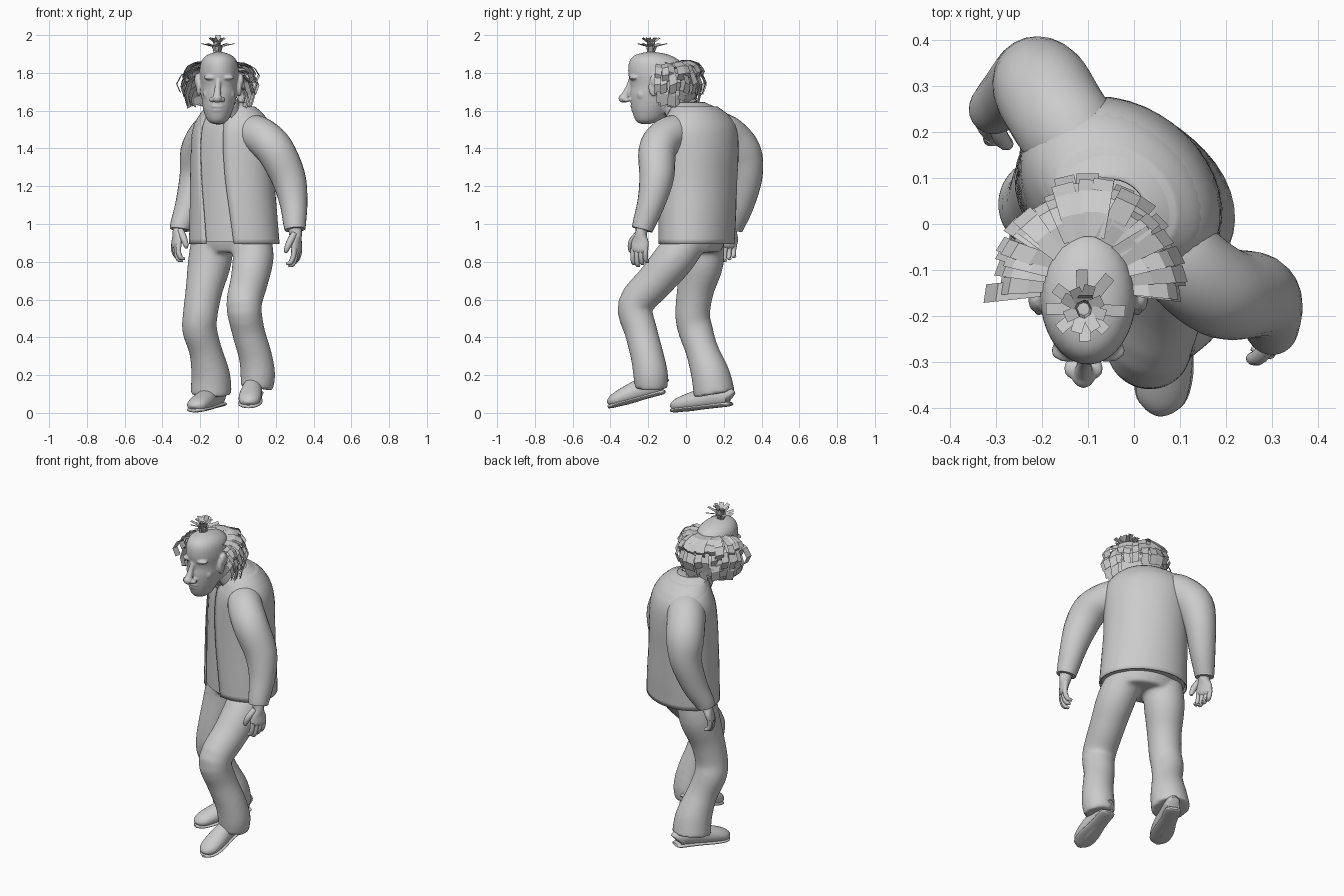
import bpy, bmesh, random
from math import sin, cos, radians, pi
from mathutils import Vector as V, Matrix

random.seed(4)
if "Cube" in bpy.data.objects:
    bpy.data.objects.remove(bpy.data.objects["Cube"])

grey = bpy.data.materials.new("plain grey")
grey.use_nodes = True
grey.diffuse_color = (0.6, 0.6, 0.6, 1)
grey.node_tree.nodes["Principled BSDF"].inputs["Base Color"].default_value = (0.6, 0.6, 0.6, 1)


def smooth_path(stations, sub):
    """Catmull-Rom through tuples of position, radii and twist."""
    p = [list(s) + [0] * (6 - len(s)) for s in stations]
    p = [p[0]] + p + [p[-1]]
    out = []
    for a, b, c, d in zip(p, p[1:], p[2:], p[3:]):
        for k in range(sub):
            t = k / sub
            out.append([0.5 * (2 * j + (l - i) * t + (2 * i - 5 * j + 4 * l - m) * t * t
                               + (3 * j - i - 3 * l + m) * t ** 3)
                        for i, j, l, m in zip(a, b, c, d)])
    return out + [p[-1]]


def sweep(bm, stations, ref=(0, 1, 0), flat=False, gap=0, n=24, sub=4):
    """Elliptical tube; a gap in degrees leaves the front open."""
    path = smooth_path(stations, sub)
    pos = [V(s[:3]) for s in path]
    rings = []
    count = n + 1 if gap else n
    for i, s in enumerate(path):
        t = V((0, 0, 1)) if flat else (pos[min(i + 1, len(pos) - 1)] - pos[max(i - 1, 0)]).normalized()
        side = V(ref).cross(t).normalized()
        up = t.cross(side)
        turn = Matrix.Rotation(radians(s[5]), 3, t)
        ring = []
        for k in range(count):
            a = radians(-90 + gap + (360 - 2 * gap) * k / n)
            ring.append(bm.verts.new(pos[i] + turn @ (side * s[3] * cos(a) + up * s[4] * sin(a))))
        rings.append(ring)
    for r, q in zip(rings, rings[1:]):
        for k in range(n):
            j = (k + 1) % count
            bm.faces.new((r[k], r[j], q[j], q[k]))
    if not gap:
        bm.faces.new(rings[0])
        bm.faces.new(rings[-1])


def limb(bm, points, **kw):
    sweep(bm, [(x, y, z, r, r) for x, y, z, r in points], **kw)


def ball(bm, centre, size):
    m = Matrix.Translation(centre) @ Matrix.Diagonal((*size, 1))
    bmesh.ops.create_uvsphere(bm, u_segments=16, v_segments=10, radius=1, matrix=m)


def finish(name, bm, voxel=0, relax=4, thick=0, smooth=True):
    bmesh.ops.recalc_face_normals(bm, faces=bm.faces)
    me = bpy.data.meshes.new(name)
    bm.to_mesh(me)
    bm.free()
    me.materials.append(grey)
    ob = bpy.data.objects.new(name, me)
    bpy.context.collection.objects.link(ob)
    if smooth:
        bpy.ops.object.select_all(action='DESELECT')
        ob.select_set(True)
        bpy.context.view_layer.objects.active = ob
        bpy.ops.object.shade_smooth_by_angle(angle=radians(50))
    if voxel:
        m = ob.modifiers.new("blend", 'REMESH')
        m.mode, m.voxel_size, m.use_smooth_shade = 'VOXEL', voxel, True
        m = ob.modifiers.new("relax", 'SMOOTH')
        m.iterations = relax
    if thick:
        m = ob.modifiers.new("cloth", 'SOLIDIFY')
        m.thickness, m.offset = thick, -1


# Trousers: pelvis and both legs blended together
bm = bmesh.new()
sweep(bm, [(-.03, .06, .99, .19, .13, -15), (-.03, .06, .92, .2, .145, -15), (-.03, .06, .85, .17, .12, -12)],
      flat=True)
limb(bm, [(.075, .03, .94, .1), (.08, -.06, .82, .108), (.06, -.16, .7, .1), (.032, -.268, .57, .094),
          (.055, -.238, .43, .087), (.092, -.205, .3, .088), (.105, -.187, .2, .092), (.098, -.185, .13, .086)])
limb(bm, [(-.13, .09, .95, .11), (-.15, .085, .8, .115), (-.18, .05, .65, .098), (-.2, .035, .52, .092),
          (-.203, .05, .44, .092), (-.172, .085, .33, .087), (-.145, .13, .2, .103), (-.143, .15, .1, .11)])
finish("trousers", bm, voxel=.011, relax=6)

# Shirt and the open jacket over it
torso = [(-.02, .055, .895, .25, .19, -25), (-.024, .06, 1.05, .243, .192, -29),
         (-.03, .065, 1.22, .238, .19, -34), (-.03, .07, 1.38, .238, .188, -38),
         (-.03, .07, 1.49, .236, .176, -40), (-.032, .065, 1.56, .205, .15, -40),
         (-.04, .045, 1.61, .145, .118, -36), (-.055, .01, 1.645, .085, .09, -25)]
bm = bmesh.new()
sweep(bm, torso, flat=True, gap=19, n=36)
finish("jacket", bm, thick=.006)
bm = bmesh.new()
sweep(bm, [(x, y, z + .012, a * .95, b * .95, w) for x, y, z, a, b, w in torso[:-1]], flat=True, n=36)
finish("shirt", bm)

# Sleeves, running well into the shoulders
sleeves = {
    "left_sleeve": [(.03, .0, 1.53, .06), (.08, -.055, 1.49, .093), (.14, -.115, 1.45, .1),
                    (.2, -.152, 1.385, .1), (.265, -.155, 1.25, .092), (.293, -.182, 1.12, .075),
                    (.3, -.223, 1.0, .06), (.302, -.232, .97, .055)],
    "right_sleeve": [(-.09, .12, 1.53, .08), (-.125, .175, 1.49, .105), (-.165, .235, 1.45, .108),
                     (-.2, .295, 1.37, .107), (-.22, .315, 1.25, .09), (-.26, .287, 1.1, .073),
                     (-.3, .255, 1.0, .058), (-.307, .248, .97, .053)]}
for name, pts in sleeves.items():
    bm = bmesh.new()
    limb(bm, pts)
    finish(name, bm)


# Hands with curled fingers
def hand(name, wrist, down, thumb, palm):
    w, d, s, p = V(wrist), V(down).normalized(), V(thumb).normalized(), V(palm).normalized()
    bm = bmesh.new()
    sweep(bm, [(*(w + d * f), a, b) for f, a, b in
               ((-.03, .036, .036), (.02, .034, .03), (.06, .025, .048), (.1, .021, .048), (.118, .012, .035))],
          ref=s, n=16)
    for i in range(4):
        k = w + s * (.036 - i * .024) + d * .095
        long = 1 - .12 * abs(i - 1)
        limb(bm, [(*k, .0145), (*(k + d * .045 * long + p * .006), .0135),
                  (*(k + d * .085 * long + p * .025), .0125), (*(k + d * .093 * long + p * .05), .007)],
             ref=s, n=10)
    limb(bm, [(*(w + d * .02 + s * .02), .018), (*(w + d * .06 + s * .055 + p * .012), .018),
              (*(w + d * .1 + s * .064 + p * .03), .014), (*(w + d * .118 + s * .06 + p * .038), .007)],
         ref=s, n=10)
    finish(name, bm)


hand("left_hand", (.303, -.235, .965), (.08, -.12, -1), (-.4, -.9, 0), (-.9, .4, 0))
hand("right_hand", (-.308, .246, .985), (-.2, -.24, -1), (.35, -.9, 0), (.9, .35, 0))


# Shoes: rounded upper on a flat sole
def shoe(name, heel, toe):
    h, t = V(heel), V(toe)
    for part, shape in (("upper", ((0, .045, .025, .035), (.06, .055, .042, .05), (.35, .06, .05, .058),
                                   (.65, .048, .06, .05), (.87, .038, .056, .038), (.97, .03, .035, .025),
                                   (.995, .025, .01, .01))),
                        ("sole", ((-.01, .013, .03, .008), (.05, .013, .047, .013), (.35, .013, .05, .013),
                                  (.7, .013, .064, .013), (.92, .013, .052, .013), (1.01, .013, .015, .008)))):
        bm = bmesh.new()
        sweep(bm, [(*(h.lerp(t, f) + V((0, 0, up))), a, b) for f, up, a, b in shape], ref=(0, 0, 1))
        finish(name + "_" + part, bm)


shoe("left_shoe", (.09, -.115, .1), (.055, -.41, .02))
shoe("right_shoe", (-.095, .235, .035), (-.235, -.075, 0))

# Head with nose, brows, cheeks, lips, ears and neck
X = -.1
bm = bmesh.new()
sweep(bm, [(X - .01, -.215, 1.53, .025, .025), (X - .008, -.2, 1.55, .055, .068), (X - .005, -.185, 1.61, .08, .103),
           (X, -.162, 1.68, .094, .134), (X, -.15, 1.735, .1, .143), (X, -.155, 1.8, .105, .151),
           (X, -.165, 1.86, .095, .135), (X, -.178, 1.895, .063, .09), (X, -.185, 1.912, .012, .015)],
      flat=True, n=32)
limb(bm, [(-.06, .0, 1.56, .08), (-.08, -.06, 1.62, .072), (X, -.13, 1.69, .07)])
limb(bm, [(X - .003, -.288, 1.77, .014), (X - .008, -.305, 1.72, .016), (X - .01, -.325, 1.675, .022)], n=12)
ball(bm, (X - .01, -.33, 1.665), (.026, .028, .024))
ball(bm, (X - .008, -.279, 1.622), (.034, .016, .009))
ball(bm, (X - .008, -.274, 1.603), (.032, .016, .01))
ball(bm, (X - .009, -.242, 1.56), (.028, .022, .02))
for s in (-1, 1):
    ball(bm, (X - .01 + s * .026, -.315, 1.658), (.017, .022, .014))
    ball(bm, (X + s * .042, -.276, 1.775), (.04, .026, .013))
    ball(bm, (X + s * .05, -.236, 1.685), (.034, .026, .034))
    ball(bm, (X + s * .04, -.265, 1.742), (.018, .014, .011))
    ball(bm, (X + s * .108, -.172, 1.725), (.013, .028, .05))
    ball(bm, (X + s * .116, -.16, 1.76), (.015, .032, .038))
finish("head", bm, voxel=.0055, relax=4)

# Shirt collar round the neck
bm = bmesh.new()
sweep(bm, [(-.062, -.01, 1.585, .098, .1), (-.075, -.045, 1.625, .084, .086), (-.08, -.06, 1.645, .08, .08)], gap=12)
finish("collar", bm, thick=.008)


# Hair: flat locks round the back of the head and a tuft on top
def lock(bm, points, across, width):
    rows = [[bm.verts.new(V(p) + V(across) * width * e) for e in (-.5, .5)] for p in points]
    for a, b in zip(rows, rows[1:]):
        bm.faces.new((a[0], a[1], b[1], b[0]))


bm = bmesh.new()
layers = ((1.84, .12, .09, .95), (1.81, .125, .14, .98), (1.77, .1, .15, 1), (1.72, .07, .1, 1))
for top, out, drop, grip in layers:
    for i in range(21):
        a = radians(10 + 160 * i / 20 + random.uniform(-3, 3))
        o = out * random.uniform(.85, 1.1)
        fall = drop * random.uniform(.8, 1.1)
        radial = V((cos(a), sin(a) - .25 * abs(cos(a)), 0))
        root = V((X + .09 * grip * cos(a), -.155 + .135 * grip * sin(a), top + .02 * sin(a)))
        steps = ((0, 0), (.45, .02), (.85, -.2), (1.05, -.62), (.9, -1))
        pts = [root + radial * o * f + V((0, 0, fall * g)) for f, g in steps]
        tilt = random.uniform(-.35, .35)
        lock(bm, pts, (-sin(a), cos(a), tilt), random.uniform(.035, .05))
finish("side_hair", bm, smooth=False)

bm = bmesh.new()
for i in range(16):
    a = 2 * pi * i / 16 + random.uniform(-.15, .15)
    reach = (.085, .05)[i % 2] * random.uniform(.8, 1.1)
    high = 1.955 if i % 2 == 0 else 1.985
    c = V((X - .01, -.185, 1.9))
    d = V((cos(a), sin(a), 0))
    lock(bm, [c + d * .012, c + d * reach * .35 + V((0, 0, (high - 1.9) * .75)), V((c.x, c.y, high)) + d * reach],
         (-sin(a), cos(a), .2), .025)
lock(bm, [(X - .01, -.17, 1.9), (X - .01, -.165, 1.95), (X - .005, -.155, 2.0)], (1, 0, 0), .03)
finish("top_tuft", bm, smooth=False)
